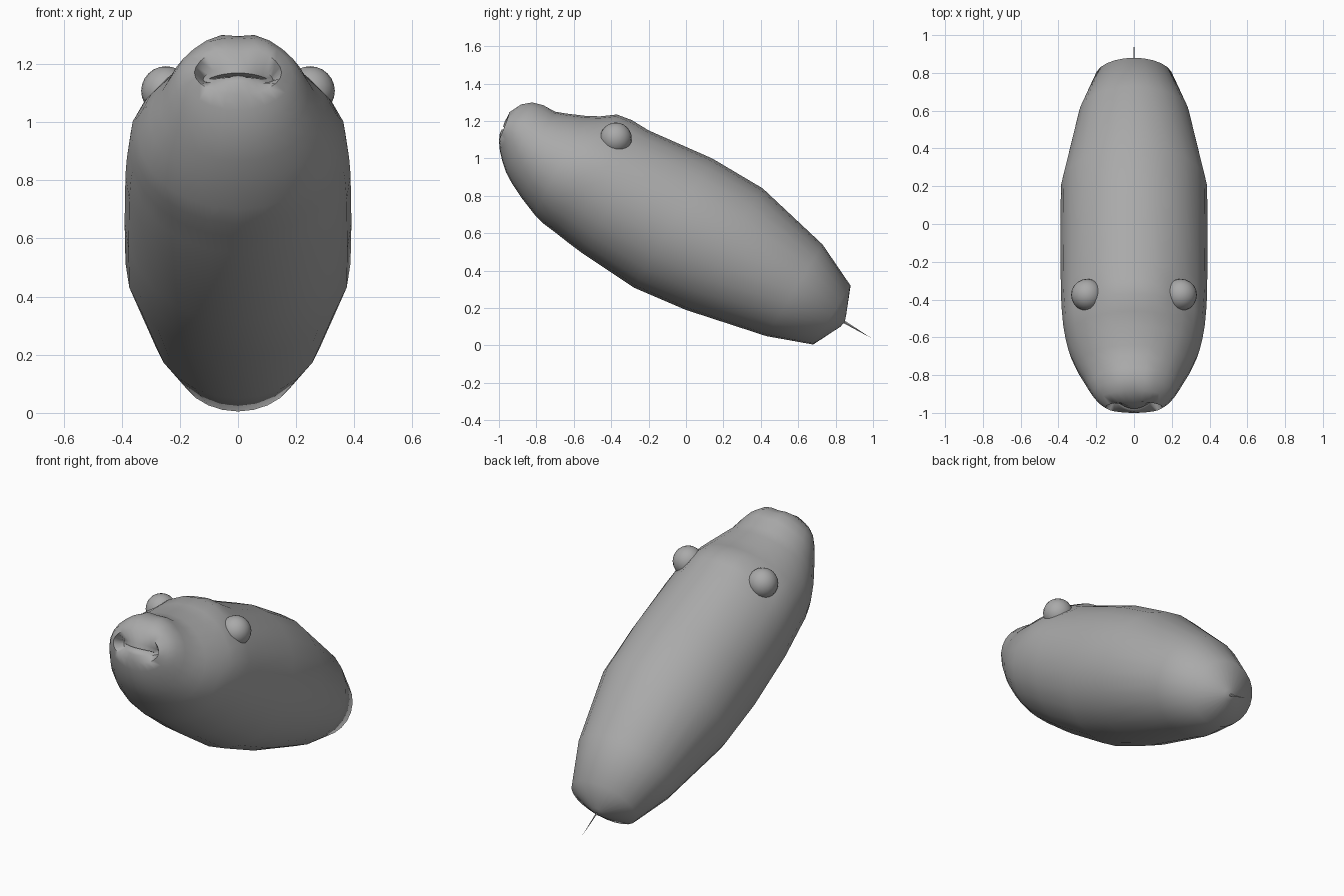
import bpy, bmesh, math
from mathutils import Vector

if "Cube" in bpy.data.objects:
    bpy.data.objects.remove(bpy.data.objects["Cube"])

grey = bpy.data.materials.new("plain grey")
grey.diffuse_color = (0.4, 0.4, 0.4, 1)
grey.use_nodes = True
grey.node_tree.nodes["Principled BSDF"].inputs["Base Color"].default_value = grey.diffuse_color

SEG = 24
# Sections: top y, top z, bottom y, bottom z, half width
RINGS = [
    (0.855, 0.155, 0.825, 0.10, 0.035),
    (0.88, 0.32, 0.68, 0.005, 0.205),
    (0.73, 0.54, 0.43, 0.05, 0.295),
    (0.41, 0.84, 0.00, 0.19, 0.387),
    (0.14, 1.00, -0.28, 0.31, 0.39),
    (-0.20, 1.15, -0.55, 0.49, 0.387),
    (-0.29, 1.205, -0.63, 0.55, 0.382),
    (-0.37, 1.235, -0.70, 0.605, 0.375),
    (-0.46, 1.225, -0.76, 0.65, 0.362),
    (-0.54, 1.228, -0.81, 0.70, 0.345),
    (-0.64, 1.24, -0.88, 0.79, 0.305),
    (-0.70, 1.25, -0.93, 0.865, 0.27),
    (-0.76, 1.28, -0.962, 0.925, 0.243),
    (-0.82, 1.295, -0.982, 0.985, 0.218),
    (-0.88, 1.285, -0.995, 1.04, 0.188),
    (-0.94, 1.245, -1.0, 1.095, 0.15),
    (-0.97, 1.19, -0.995, 1.13, 0.12),
    (-0.978, 1.163, -0.985, 1.148, 0.10),
]
EYE = Vector((0.248, -0.375, 1.107))


def finish(name, bm, angle=60):
    bmesh.ops.recalc_face_normals(bm, faces=bm.faces)
    me = bpy.data.meshes.new(name)
    bm.to_mesh(me)
    bm.free()
    me.materials.append(grey)
    ob = bpy.data.objects.new(name, me)
    bpy.context.collection.objects.link(ob)
    bpy.ops.object.select_all(action='DESELECT')
    bpy.context.view_layer.objects.active = ob
    ob.select_set(True)
    bpy.ops.object.shade_smooth_by_angle(angle=math.radians(angle))
    return ob


# Body and head: one loft along the tilted axis
bm = bmesh.new()
loops = []
for i, (ty, tz, by, bz, w) in enumerate(RINGS):
    mid = Vector((0, (ty + by) / 2, (tz + bz) / 2))
    up = Vector((0, ty, tz)) - mid
    loop = []
    for k in range(SEG):
        a = 2 * math.pi * k / SEG
        p = mid + up * math.cos(a) + Vector((w * math.sin(a), 0, 0))
        # twin nostril bumps on the snout
        if ty < -0.74 and up.length > 0.08:
            p.z += 0.012 * math.exp(-((abs(p.x) - 0.075) / 0.04) ** 2) * (math.cos(a) > 0.3)
        # slightly arched mouth line
        if i >= len(RINGS) - 2:
            p.z += 0.006 - 0.014 * (abs(p.x) / 0.1) ** 2
            p.y += 0.05 * (abs(p.x) / 0.1) ** 2
        # shallow eye sockets
        d = (Vector((abs(p.x), p.y, p.z)) - EYE).length
        if d < 0.14:
            p += (mid - p).normalized() * 0.03 * (1 - d / 0.14)
        loop.append(bm.verts.new(p))
    loops.append(loop)
for a, b in zip(loops, loops[1:]):
    for k in range(SEG):
        j = (k + 1) % SEG
        bm.faces.new((a[k], a[j], b[j], b[k]))
# closed rear point and inset mouth slit
for loop, tip in ((loops[0], (0, 0.848, 0.125)), (loops[-1], (0, -0.95, 1.16))):
    v = bm.verts.new(tip)
    for k in range(SEG):
        bm.faces.new((loop[k], loop[(k + 1) % SEG], v))
finish("body", bm)

# Eyes
for side, label in ((1, "right"), (-1, "left")):
    bm = bmesh.new()
    bmesh.ops.create_uvsphere(bm, u_segments=20, v_segments=12, radius=0.085)
    for v in bm.verts:
        v.co += Vector((EYE.x * side, EYE.y, EYE.z))
    finish(label + "_eye", bm, 180)

# Thin tail spike
bm = bmesh.new()
base = Vector((0, 0.83, 0.135))
ring = [bm.verts.new(base + Vector(o)) for o in
        ((0.004, 0, 0), (0, 0.004, 0.007), (-0.004, 0, 0), (0, -0.004, -0.007))]
tip = bm.verts.new((0, 0.99, 0.04))
for k in range(4):
    bm.faces.new((ring[k], ring[(k + 1) % 4], tip))
bm.faces.new(ring)
finish("tail_spike", bm, 30)
